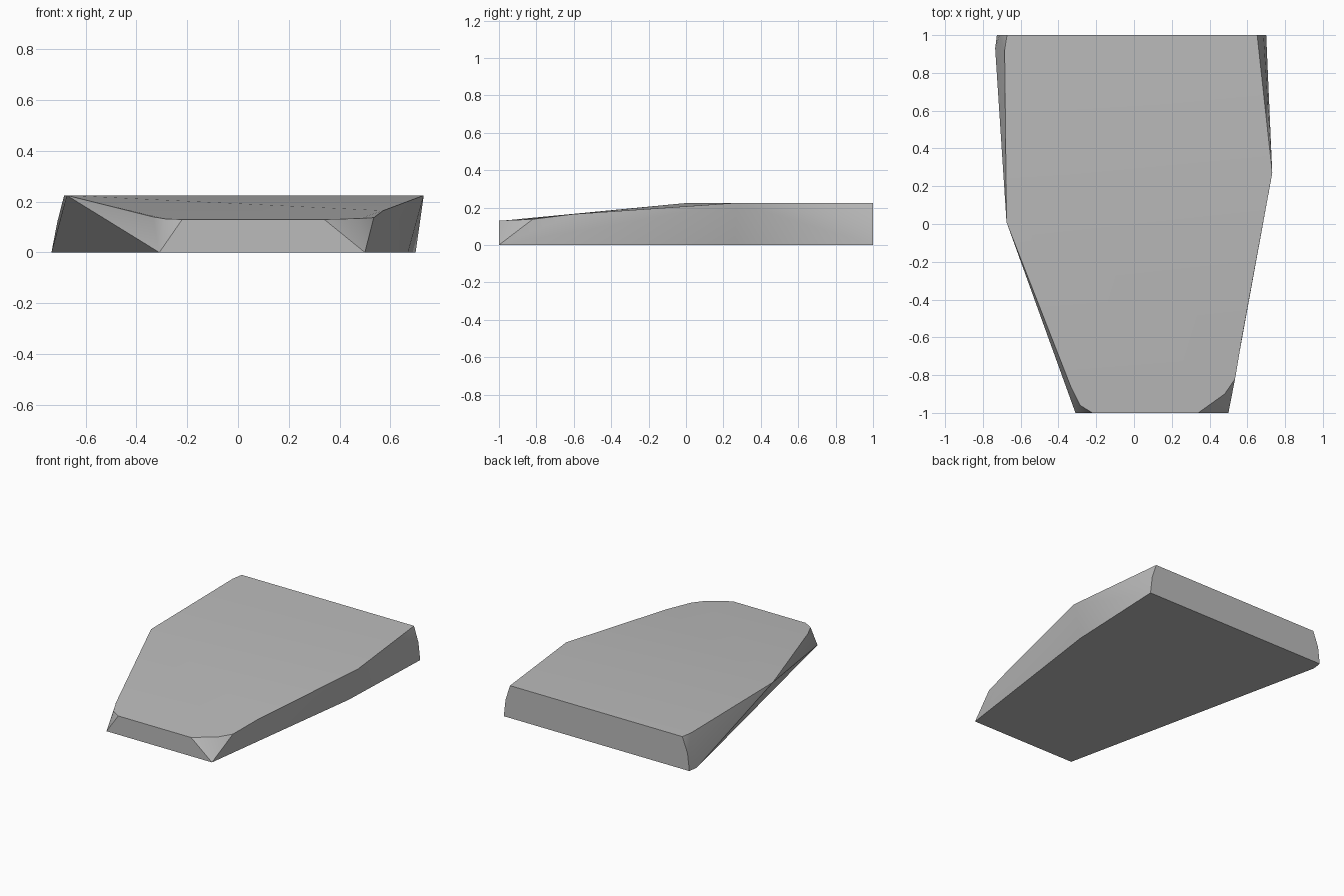
import bpy, bmesh, math

cube = bpy.data.objects.get("Cube")
if cube:
    bpy.data.objects.remove(cube)

HIGH, LOW = 0.225, 0.13

# Material
mat = bpy.data.materials.new("mid grey")
mat.use_nodes = True
GREY = (0.5, 0.5, 0.5, 1)
mat.diffuse_color = GREY
mat.node_tree.nodes["Principled BSDF"].inputs["Base Color"].default_value = GREY

bm = bmesh.new()


def points(*coords):
    return [bm.verts.new(c) for c in coords]


def fan(apex, rim):
    """Triangles from one corner to every segment of a rim."""
    for a, b in zip(rim, rim[1:]):
        bm.faces.new((apex, a, b))


# Upper rim, from the front to the back on each side
top_right = points((0.34, -1, LOW), (0.48, -0.9, LOW + 0.004), (0.535, -0.82, 0.137),
                   (0.572, -0.6, 0.165), (0.732, 0.27, HIGH), (0.652, 1, HIGH))
top_left = points((-0.22, -1, LOW), (-0.285, -0.96, LOW + 0.002), (-0.335, -0.86, 0.14),
                  (-0.675, 0.01, HIGH), (-0.685, 0.92, HIGH), (-0.672, 1, HIGH))

# Lower rim, from the front to the back on each side
low_right = points((0.5, -1, 0), (0.67, 0.26, 0), (0.70, 1, 0))
low_left = points((-0.31, -1, 0), (-0.735, 0.93, 0), (-0.726, 1, 0))

# Bulge halfway up the back corners
mid_right, mid_left = points((0.686, 1, 0.12), (-0.712, 1, 0.12))

# Level rear deck, sloping front deck and underside
bm.faces.new(top_right[4:] + top_left[:2:-1])
bm.faces.new(top_right[:5] + top_left[3::-1])
bm.faces.new(low_right + low_left[::-1])

# Front and back ends
bm.faces.new((low_left[0], low_right[0], top_right[0], top_left[0]))
bm.faces.new((low_right[2], mid_right, top_right[5], top_left[5], mid_left, low_left[2]))

# Right flank
fan(low_right[0], top_right[:5])
fan(top_right[4], low_right + [mid_right, top_right[5]])

# Left flank
fan(low_left[0], top_left[:4])
fan(top_left[3], low_left[:2] + [top_left[4]])
fan(low_left[1], [low_left[2], mid_left, top_left[4]])
fan(mid_left, top_left[4:])

bmesh.ops.recalc_face_normals(bm, faces=bm.faces)
mesh = bpy.data.meshes.new("slab")
bm.to_mesh(mesh)
bm.free()
mesh.materials.append(mat)
slab = bpy.data.objects.new("slab", mesh)
bpy.context.collection.objects.link(slab)

bpy.ops.object.select_all(action='DESELECT')
slab.select_set(True)
bpy.context.view_layer.objects.active = slab
bpy.ops.object.shade_smooth_by_angle(angle=math.radians(30))
